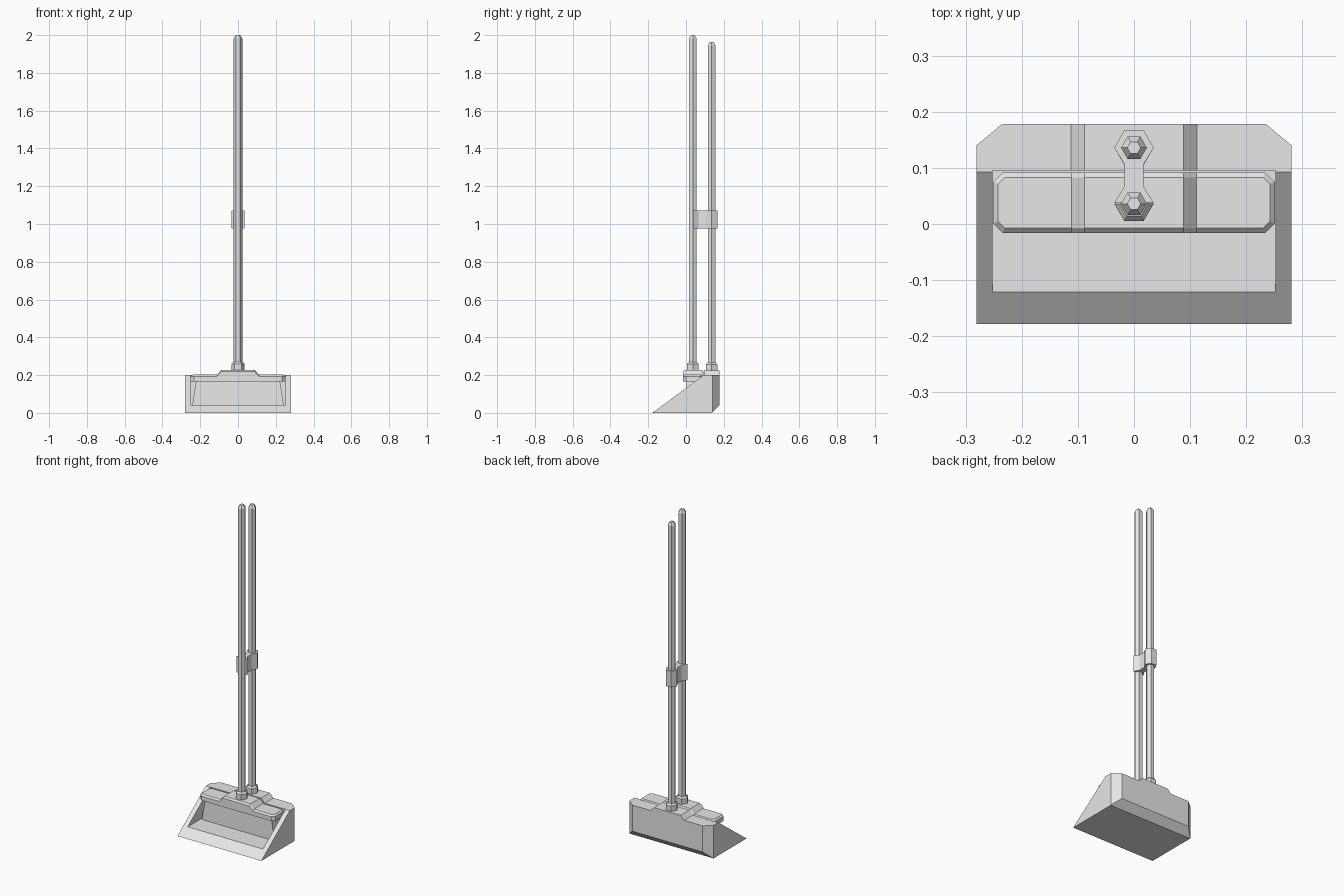
import bpy, bmesh
from math import cos, sin, pi
from mathutils import Vector

cube = bpy.data.objects.get("Cube")
if cube:
    bpy.data.objects.remove(cube, do_unlink=True)

grey = bpy.data.materials.new("light grey plastic")
grey.use_nodes = True
grey.diffuse_color = (0.8, 0.8, 0.8, 1)
grey.node_tree.nodes["Principled BSDF"].inputs["Base Color"].default_value = (0.8, 0.8, 0.8, 1)


def finish(name, bm):
    bmesh.ops.recalc_face_normals(bm, faces=bm.faces)
    mesh = bpy.data.meshes.new(name)
    bm.to_mesh(mesh)
    bm.free()
    mesh.materials.append(grey)
    obj = bpy.data.objects.new(name, mesh)
    bpy.context.collection.objects.link(obj)
    return obj


def loft(rings):
    """Closed solid through matching rings of 3D points."""
    bm = bmesh.new()
    loops = [[bm.verts.new(p) for p in ring] for ring in rings]
    n = len(loops[0])
    for a, b in zip(loops, loops[1:]):
        for i in range(n):
            j = (i + 1) % n
            bm.faces.new((a[i], a[j], b[j], b[i]))
    bm.faces.new(loops[0])
    bm.faces.new(loops[-1])
    bmesh.ops.recalc_face_normals(bm, faces=bm.faces)
    return bm


def slab_x(profile, half):
    return loft([[(x, y, z) for y, z in profile] for x in (-half, half)])


def slab_y(profile, y0, y1):
    return loft([[(x, y, z) for x, z in profile] for y in (y0, y1)])


def hex_rod(name, y, levels):
    """Six-sided rod from (z, radius) levels."""
    finish(name, loft([[(r * cos(i * pi / 3), y + r * sin(i * pi / 3), z)
                        for i in range(6)] for z, r in levels]))


def chop(bm, point, normal):
    """Remove what lies beyond the plane and close the cut."""
    geom = bm.verts[:] + bm.edges[:] + bm.faces[:]
    cut = bmesh.ops.bisect_plane(bm, geom=geom, plane_co=Vector(point),
                                 plane_no=Vector(normal), clear_outer=True)
    edges = [e for e in cut["geom_cut"] if isinstance(e, bmesh.types.BMEdge)]
    bmesh.ops.contextual_create(bm, geom=edges)
    bmesh.ops.recalc_face_normals(bm, faces=bm.faces)


def mirrored(half):
    return half + [(-a, b) for a, b in reversed(half)]


# Dustpan: wedge body with clipped rear corners and a hollow scoop
body = slab_x([(-0.178, 0), (0.138, 0), (0.178, 0.042), (0.178, 0.2), (0.093, 0.2)], 0.281)
for s in (-1, 1):
    chop(body, (s * 0.281, 0.14, 0), (s * 0.038, 0.046, 0))
pan = finish("dustpan_body", body)
cutter = finish("scoop_cutter", slab_x(
    [(-0.3, 0.042), (0.148, 0.042), (0.148, 0.17), (0.095, 0.17), (0.095, 0.3), (-0.3, 0.3)], 0.252))
cutter.hide_render = True
cutter.hide_viewport = True
mod = pan.modifiers.new("scoop", 'BOOLEAN')
mod.operation = 'DIFFERENCE'
mod.solver = 'EXACT'
mod.object = cutter

# Apply the cut so no helper remains
bpy.context.view_layer.update()
result = bpy.data.meshes.new_from_object(pan.evaluated_get(bpy.context.evaluated_depsgraph_get()))
pan.modifiers.clear()
pan.data = result
bpy.data.objects.remove(cutter, do_unlink=True)

# Raised mount on the dustpan
finish("dustpan_mount", slab_y(mirrored([(0.113, 0.199), (0.088, 0.224)]), 0.095, 0.178))

# Brush head: stepped block with clipped corners and a bevelled top
head = slab_y(mirrored([(0.251, 0.166), (0.251, 0.202), (0.111, 0.202), (0.088, 0.228)]),
              -0.016, 0.092)
for sx in (-1, 1):
    for y, sy in ((-0.016, -1), (0.092, 1)):
        chop(head, (sx * 0.234, y, 0), (sx, sy, 0))
head.normal_update()
top = [f for f in head.faces if f.normal.z > 0.1]
rim = bmesh.ops.inset_region(head, faces=top, thickness=0.009, use_even_offset=True)["faces"]
inner = {v for f in top for v in f.verts}
for v in {v for f in rim for v in f.verts} - inner:
    v.co.z -= 0.009
finish("brush_head", head)

# Bristle block, flaring towards the floor
finish("bristles", loft([[(-x, y0, z), (x, y0, z), (x, y1, z), (-x, y1, z)]
                         for x, y0, y1, z in ((0.242, 0.0, 0.078, 0.043),
                                              (0.222, 0.004, 0.074, 0.168))]))

# Handles and their sockets
for part, y, base, tip in (("brush", 0.036, 0.226, 2.0), ("dustpan", 0.136, 0.222, 1.963)):
    hex_rod(part + "_socket", y, [(base - 0.01, 0.035), (base + 0.034, 0.035), (base + 0.044, 0.025)])
    hex_rod(part + "_handle", y, [(base, 0.023), (tip - 0.018, 0.023), (tip, 0.012)])

# Clip: full collar on the rear handle, open jaw on the front one
outline = mirrored([(0.035, 0.038), (0.017, 0.067), (0.017, 0.106), (0.035, 0.136), (0.0175, 0.167)])
finish("handle_clip", loft([[(x, y, z) for x, y in outline] for z in (0.975, 1.072)]))
